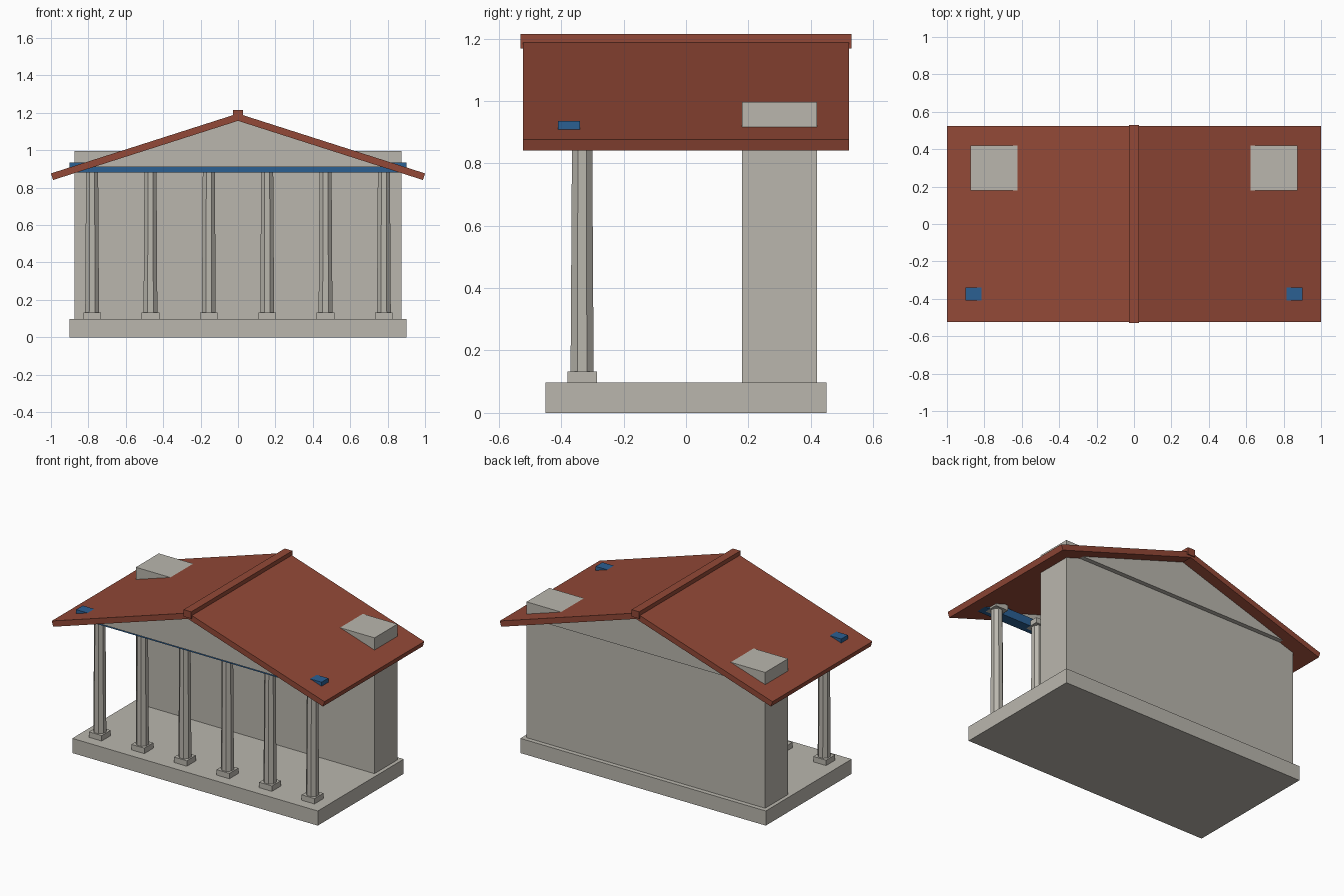
import bpy, bmesh, math

if "Cube" in bpy.data.objects:
    bpy.data.objects.remove(bpy.data.objects["Cube"], do_unlink=True)


def material(name, rgb):
    m = bpy.data.materials.new(name)
    m.use_nodes = True
    color = (*rgb, 1)
    m.diffuse_color = color
    m.node_tree.nodes["Principled BSDF"].inputs["Base Color"].default_value = color
    return m


stone = material("pale stone", (0.49, 0.47, 0.42))
tile = material("red roof tile", (0.29, 0.066, 0.038))
blue = material("blue paint", (0.024, 0.115, 0.29))


def finish(name, bm, mat):
    bmesh.ops.recalc_face_normals(bm, faces=bm.faces)
    mesh = bpy.data.meshes.new(name)
    bm.to_mesh(mesh)
    bm.free()
    mesh.materials.append(mat)
    obj = bpy.data.objects.new(name, mesh)
    bpy.context.collection.objects.link(obj)
    return obj


def box(name, x, y, z, mat):
    """Box from (low, high) ranges along each axis."""
    bm = bmesh.new()
    bmesh.ops.create_cube(bm, size=1)
    for v in bm.verts:
        v.co = [r[0] + (c + 0.5) * (r[1] - r[0]) for c, r in zip(v.co, (x, y, z))]
    return finish(name, bm, mat)


def prism(name, profile, y0, y1, mat):
    """Extrude an x-z outline from y0 to y1."""
    bm = bmesh.new()
    face = bm.faces.new([bm.verts.new((x, y0, z)) for x, z in profile])
    new = bmesh.ops.extrude_face_region(bm, geom=[face])["geom"]
    bmesh.ops.translate(bm, vec=(0, y1 - y0, 0),
                        verts=[g for g in new if isinstance(g, bmesh.types.BMVert)])
    return finish(name, bm, mat)


# Floor platform and thick rear wall
box("platform", (-0.9, 0.9), (-0.45, 0.45), (0, 0.097), stone)
box("rear_wall", (-0.875, 0.875), (0.18, 0.42), (0.097, 0.997), stone)

# Row of six tapered octagonal columns with plinths and capitals
COUNT, REACH, ROW_Y, PAD = 6, 0.78, -0.333, 0.047
SHAFT_LOW, SHAFT_HIGH = 0.133, 0.88
for i in range(COUNT):
    x = REACH * (2 * i / (COUNT - 1) - 1)
    span_x, span_y = (x - PAD, x + PAD), (ROW_Y - PAD, ROW_Y + PAD)
    box(f"column_plinth_{i + 1}", span_x, span_y, (0.097, SHAFT_LOW), stone)
    box(f"column_capital_{i + 1}", span_x, span_y, (SHAFT_HIGH, 0.915), stone)
    bm = bmesh.new()
    bmesh.ops.create_cone(bm, cap_ends=True, segments=8, radius1=0.04,
                          radius2=0.035, depth=SHAFT_HIGH - SHAFT_LOW)
    # Turn a flat side to the front
    turn = math.pi / 8 if any(abs(v.co.x) < 1e-4 for v in bm.verts) else 0
    shaft = finish(f"column_shaft_{i + 1}", bm, stone)
    shaft.rotation_euler.z = turn
    shaft.location = (x, ROW_Y, (SHAFT_LOW + SHAFT_HIGH) / 2)

# Painted beam across the columns
box("front_beam", (-0.9, 0.9), (-0.41, -0.34), (0.88, 0.935), blue)

# Triangular gables front and back
gable = [(-0.79, 0.91), (0.79, 0.91), (0, 1.163)]
prism("front_gable", gable, -0.45, -0.41, stone)
prism("back_gable", gable, 0.41, 0.45, stone)

# Sloping roof slabs with square-cut eaves, and the ridge cap
APEX, EAVE, THICK = 1.196, 0.876, 0.037
slope = math.atan(APEX - EAVE)
for name, side in (("left_roof", 1), ("right_roof", -1)):
    outline = [(0, APEX), (side, EAVE),
               (side * (1 - THICK * math.sin(slope)), EAVE - THICK * math.cos(slope)),
               (0, APEX - THICK / math.cos(slope))]
    prism(name, outline, -0.523, 0.523, tile)
box("ridge_cap", (-0.028, 0.028), (-0.53, 0.53), (1.168, 1.214), tile)
